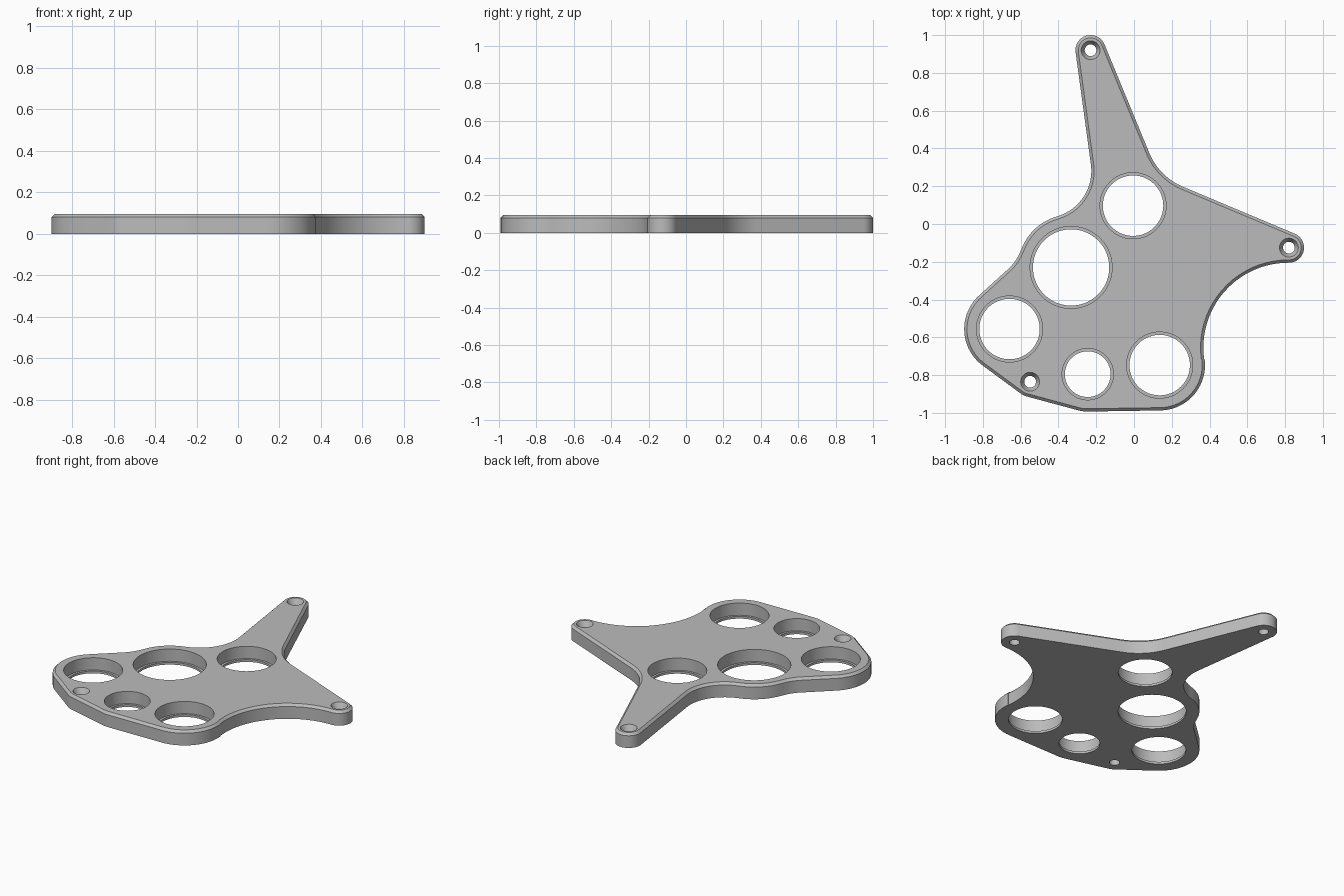
import bpy, bmesh
from math import atan2, ceil, cos, pi, radians, sin, sqrt, tau
from mathutils import Vector

cube = bpy.data.objects.get("Cube")
if cube:
    bpy.data.objects.remove(cube)

HEIGHT, CHAMFER, LIP_Z = 0.095, 0.015, 0.015

# Outline as a belt round circles, counterclockwise; negative radius = concave fillet
BELT = [
    (-0.23, 0.92, 0.08), (-0.476, 0.281, -0.25), (-0.333, -0.23, 0.28),
    (-0.834, -0.053, -0.25), (-0.659, -0.556, 0.24), (-0.55, -0.835, 0.08),
    (-0.245, -0.795, 0.198), (0.136, -0.747, 0.24), (0.817, -0.655, -0.45),
    (0.82, -0.125, 0.08), (0.386, 0.502, -0.33),
]
# Large stepped holes and small countersunk screw holes
BIG_HOLES = [(-0.005, 0.097, 0.175), (-0.333, -0.23, 0.217), (-0.659, -0.556, 0.175),
             (-0.245, -0.795, 0.136), (0.136, -0.747, 0.175)]
SCREWS = [(-0.23, 0.92), (0.82, -0.125), (-0.55, -0.835)]


def tangent_angle(a, b):
    """Angle of the outward normal of the line joining two belt circles."""
    d = Vector((b[0] - a[0], b[1] - a[1]))
    k = max(-1, min(1, (a[2] - b[2]) / d.length))
    d.normalize()
    n = d * k + Vector((d.y, -d.x)) * sqrt(1 - k * k)
    return atan2(n.y, n.x)


def outline():
    """List of (point, outward normal) round the belt."""
    pts = []
    for i, c in enumerate(BELT):
        start = tangent_angle(BELT[i - 1], c)
        end = tangent_angle(c, BELT[(i + 1) % len(BELT)])
        sweep = (end - start) % tau
        if c[2] < 0:
            sweep -= tau
        steps = max(2, ceil(abs(sweep) / radians(5)))
        for s in range(steps + 1):
            a = start + sweep * s / steps
            n = Vector((cos(a), sin(a)))
            p = Vector(c[:2]) + n * c[2]
            if not pts or (p - pts[-1][0]).length > 0.002:
                pts.append((p, n))
    return pts


def wall(bm, rings):
    """Skin a stack of closed rings; return the first and last edge loops."""
    loops = [[bm.verts.new(p) for p in ring] for ring in rings]
    n = len(loops[0])
    for lo, hi in zip(loops, loops[1:]):
        for i in range(n):
            j = (i + 1) % n
            bm.faces.new((lo[i], lo[j], hi[j], hi[i]))
    return [[bm.edges.get((l[i], l[(i + 1) % n])) for i in range(n)]
            for l in (loops[0], loops[-1])]


def hole(bm, x, y, profile, segments):
    return wall(bm, [[(x + r * cos(tau * i / segments), y + r * sin(tau * i / segments), z)
                      for i in range(segments)] for r, z in profile])


bm = bmesh.new()
bottom, top = [], []

# Outer edge with the top chamfer
edge = outline()
walls = [wall(bm, [[(*(p - n * inset), z) for p, n in edge]
                   for inset, z in ((0, 0), (0, HEIGHT - CHAMFER), (CHAMFER, HEIGHT))])]

# Stepped holes with a thin lip at the bottom
for x, y, r in BIG_HOLES:
    walls.append(hole(bm, x, y, [(r - 0.015, 0), (r - 0.015, LIP_Z), (r, LIP_Z), (r, HEIGHT)], 72))

# Countersunk screw holes
for x, y in SCREWS:
    walls.append(hole(bm, x, y, [(0.031, 0), (0.031, 0.06), (0.05, HEIGHT)], 36))

# Flat top and bottom faces around all the holes
for lo, hi in walls:
    bottom += lo
    top += hi
for loops, direction in ((bottom, -1), (top, 1)):
    bmesh.ops.triangle_fill(bm, edges=loops, use_beauty=True, normal=(0, 0, direction))
bmesh.ops.recalc_face_normals(bm, faces=bm.faces)

mesh = bpy.data.meshes.new("mounting_plate")
bm.to_mesh(mesh)
bm.free()
plate = bpy.data.objects.new("mounting_plate", mesh)
bpy.context.collection.objects.link(plate)

# Plain grey material
grey = bpy.data.materials.new("plain grey")
grey.use_nodes = True
colour = (0.5, 0.5, 0.5, 1)
grey.diffuse_color = colour
grey.node_tree.nodes["Principled BSDF"].inputs["Base Color"].default_value = colour
mesh.materials.append(grey)

bpy.context.view_layer.objects.active = plate
plate.select_set(True)
bpy.ops.object.shade_smooth_by_angle(angle=radians(25))
